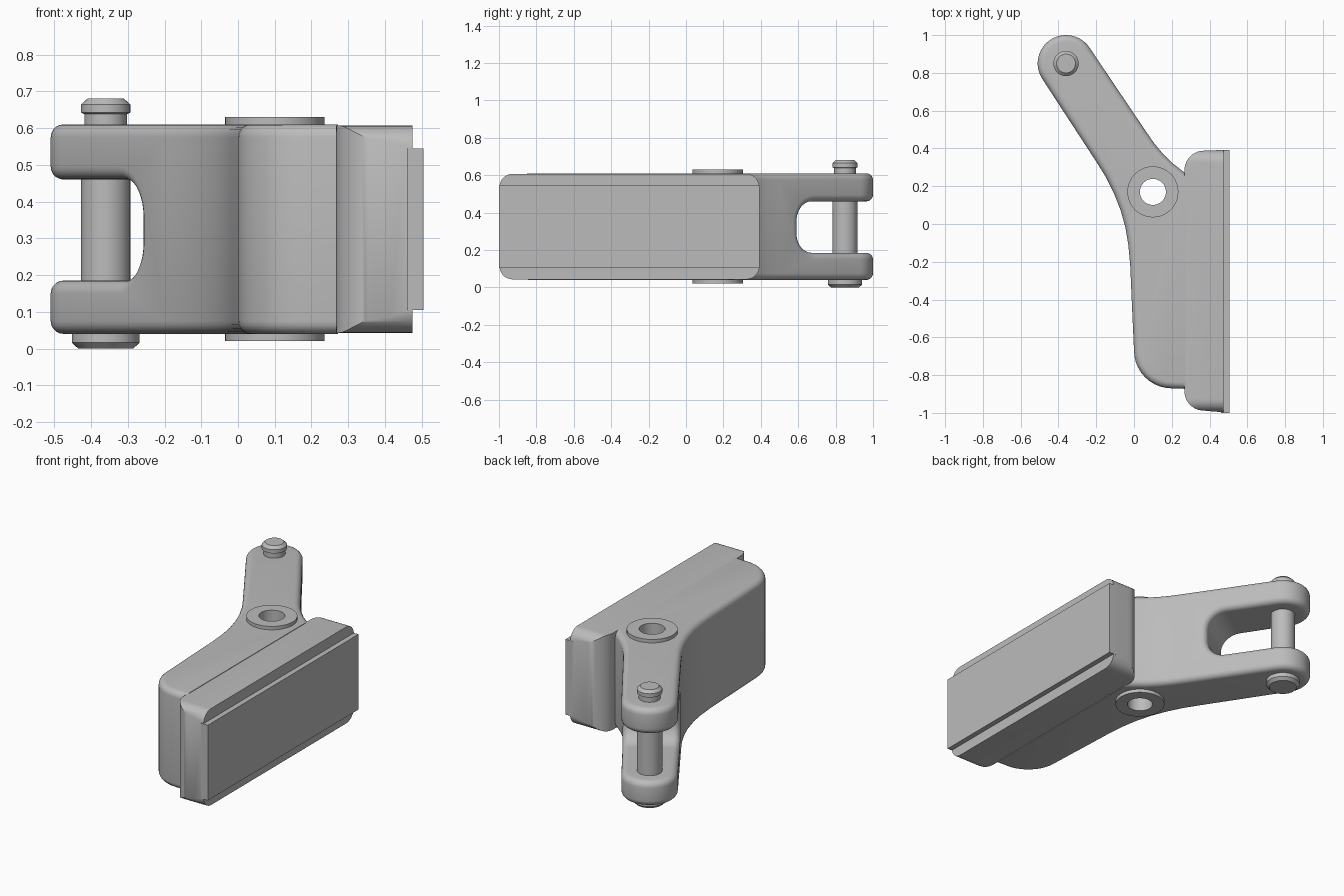
import bpy, bmesh, math
from mathutils import Vector

cube = bpy.data.objects.get("Cube")
if cube:
    bpy.data.objects.remove(cube, do_unlink=True)

steel = bpy.data.materials.new("plain_grey")
steel.use_nodes = True
steel.diffuse_color = (0.5, 0.5, 0.5, 1)
steel.node_tree.nodes["Principled BSDF"].inputs["Base Color"].default_value = (0.5, 0.5, 0.5, 1)


def make(name, bm):
    bmesh.ops.recalc_face_normals(bm, faces=bm.faces[:])
    mesh = bpy.data.meshes.new(name)
    bm.to_mesh(mesh)
    bm.free()
    mesh.materials.append(steel)
    ob = bpy.data.objects.new(name, mesh)
    bpy.context.collection.objects.link(ob)
    return ob


def prism(name, points, depth):
    """Extrude a closed flat outline along a vector."""
    bm = bmesh.new()
    face = bm.faces.new([bm.verts.new(p) for p in points])
    ext = bmesh.ops.extrude_face_region(bm, geom=[face])["geom"]
    bmesh.ops.translate(bm, vec=depth, verts=[e for e in ext if isinstance(e, bmesh.types.BMVert)])
    return make(name, bm)


def lathe(name, profile, x, y, closed=False, steps=40):
    """Turn (radius, z) points about a vertical axis."""
    bm = bmesh.new()
    rings = [[bm.verts.new((x + r * math.cos(math.tau * i / steps),
                            y + r * math.sin(math.tau * i / steps), z)) for i in range(steps)]
             for r, z in profile]
    pairs = list(zip(rings, rings[1:]))
    if closed:
        pairs.append((rings[-1], rings[0]))
    else:
        bm.faces.new(rings[0])
        bm.faces.new(rings[-1])
    for a, b in pairs:
        for i in range(steps):
            j = (i + 1) % steps
            bm.faces.new((a[i], a[j], b[j], b[i]))
    return make(name, bm)


def arc(cx, cy, r, start, end, steps=10):
    angles = [math.radians(start + (end - start) * i / steps) for i in range(steps + 1)]
    return [(cx + r * math.cos(a), cy + r * math.sin(a)) for a in angles]


def cut(ob, cutter, operation="DIFFERENCE"):
    mod = ob.modifiers.new("cut", "BOOLEAN")
    mod.object, mod.operation, mod.solver = cutter, operation, "EXACT"
    cutter.hide_render = True


def bake(ob, cutters=()):
    """Apply the modifiers and drop the cutters."""
    graph = bpy.context.evaluated_depsgraph_get()
    ob.data = bpy.data.meshes.new_from_object(ob.evaluated_get(graph))
    ob.modifiers.clear()
    for c in cutters:
        bpy.data.objects.remove(c, do_unlink=True)


def shade(ob, angle=32):
    bpy.ops.object.select_all(action="DESELECT")
    ob.select_set(True)
    bpy.context.view_layer.objects.active = ob
    bpy.ops.object.shade_smooth_by_angle(angle=math.radians(angle))


BOTTOM, TOP = 0.04, 0.61
PIN = Vector((-0.36, 0.85, 0))
HINGE = (0.1, 0.17)
along = Vector((-0.545, 0.84, 0)).normalized()
across = Vector((along.y, -along.x, 0))
UP = Vector((0, 0, 1))

# Lever body: bent arm outline
heading = math.degrees(math.atan2(along.y, along.x))
outline = arc(PIN.x, PIN.y, 0.15, heading - 90, heading + 90, 24)
outline += [(-0.2, 0.33), (-0.15, 0.25), (-0.105, 0.16), (-0.07, 0.07), (-0.045, -0.02),
            (-0.03, -0.11), (-0.02, -0.22), (-0.01, -0.45)]
outline += arc(0.2, -0.67, 0.2, 180, 270)
outline += [(0.34, -0.875), (0.34, 0.2), (0.27, 0.27), (0.2, 0.325), (0.15, 0.375),
            (0.105, 0.43), (0.06, 0.495)]
body = prism("lever_body", [(x, y, BOTTOM) for x, y in outline], UP * (TOP - BOTTOM))

# Fork slot across the arm
slot_profile = [(0.4, 0.185), (0.4, 0.46)]
slot_profile += arc(-0.29, 0.355, 0.105, 90, 180) + arc(-0.29, 0.29, 0.105, 180, 270)
slot = prism("slot_cutter", [PIN + along * u - across * 0.4 + UP * z for u, z in slot_profile],
             across * 0.8)
cut(body, slot)
bevel = body.modifiers.new("round", "BEVEL")
bevel.width, bevel.segments = 0.035, 5
bevel.limit_method, bevel.angle_limit = "ANGLE", math.radians(50)
bevel.use_clamp_overlap = False
bake(body, [slot])

# Hinge hole and flat mating side
hole = lathe("hole_cutter", [(0.1, -0.2), (0.1, 0.9)], *HINGE)
trim = prism("trim_cutter", [(0.272, -2, -1), (1, -2, -1), (1, 2, -1), (0.272, 2, -1)], UP * 3)
cut(body, hole)
cut(body, trim)
bake(body, [hole, trim])
shade(body)

# Hinge bushing
shade(lathe("hinge_bushing", [(0.069, 0.02), (0.135, 0.02), (0.135, 0.63), (0.069, 0.63)],
            *HINGE, closed=True))

# Fork pin with head, groove and chamfered tip
shade(lathe("fork_pin", [(0.075, 0), (0.092, 0.016), (0.092, 0.042), (0.067, 0.042),
                         (0.067, 0.6), (0.058, 0.61), (0.058, 0.638), (0.067, 0.642),
                         (0.067, 0.664), (0.05, 0.68)], PIN.x, PIN.y), 25)

# Pad block: rounded plan intersected with rounded end shape
plan = [(0.475, -0.997), (0.475, 0.392)]
plan += arc(0.37, 0.285, 0.103, 90, 180) + arc(0.37, -0.885, 0.103, 180, 270)
pad = prism("pad_block", [(x, y, 0) for x, y in plan], UP)
ends = []
for cy, cz, a in ((0.322, 0.537, 0), (-0.927, 0.537, 90), (-0.927, 0.113, 180), (0.322, 0.113, 270)):
    ends += arc(cy, cz, 0.07, a, a + 90, 8)
rounder = prism("pad_rounder", [(0.1, y, z) for y, z in ends], Vector((0.6, 0, 0)))
cut(pad, rounder, "INTERSECT")
bake(pad, [rounder])
shade(pad)

# Raised contact strip on the pad face
prism("contact_strip", [(0.46, -1, 0.105), (0.505, -1, 0.105), (0.505, 0.392, 0.105),
                        (0.46, 0.392, 0.105)], UP * 0.44)
